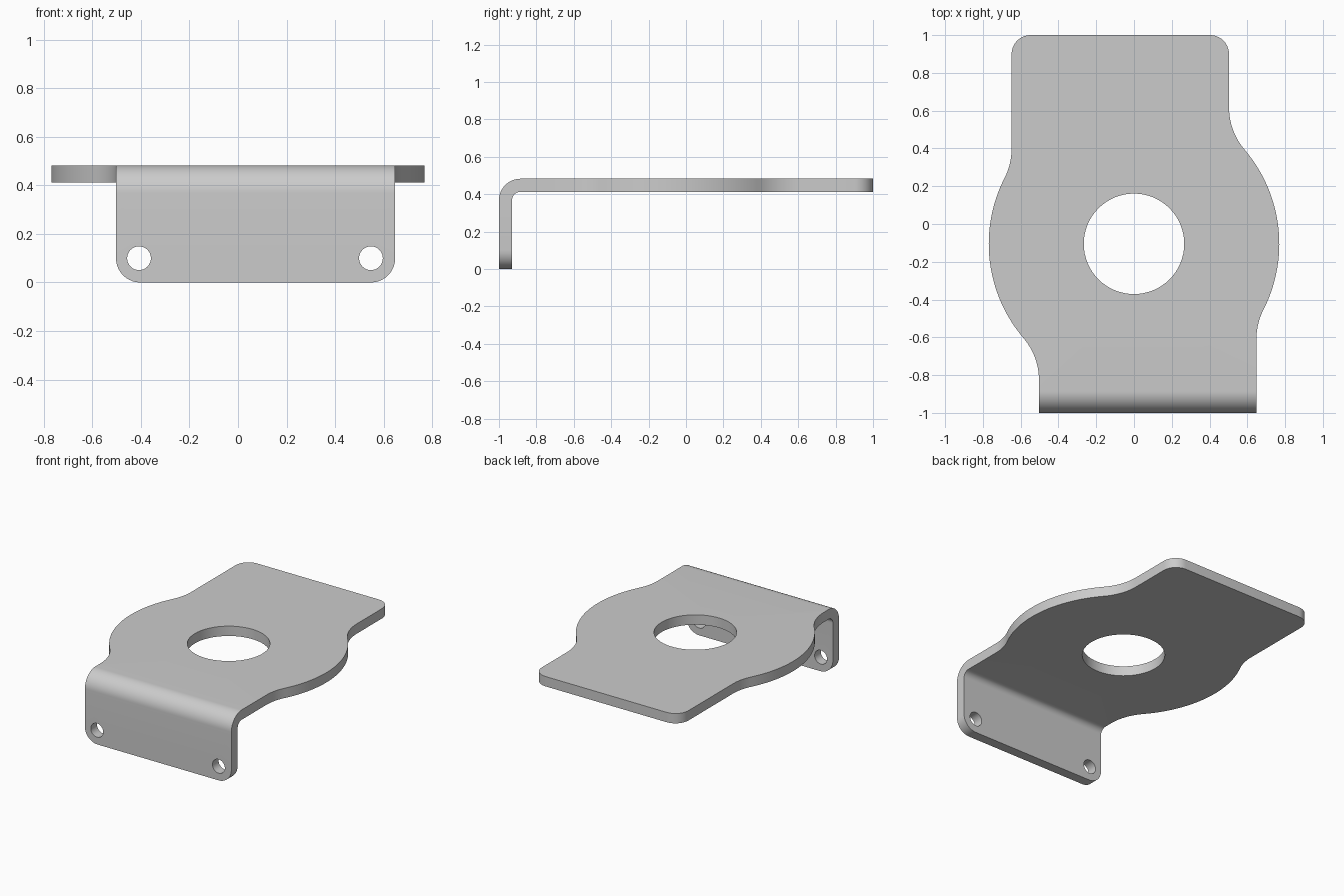
import bpy, bmesh
from math import pi, cos, sin, atan2, sqrt

if "Cube" in bpy.data.objects:
    bpy.data.objects.remove(bpy.data.objects["Cube"])

HEIGHT, THICK, BEND = 0.483, 0.07, 0.115    # top surface, sheet thickness, outer bend radius
WIDE, NARROW = 0.648, 0.503                 # edge offsets of the two tabs
CY, DISC, FILLET = -0.105, 0.769, 0.345     # round middle section
CORNER = 0.1


def arc(cx, cy, r, a0, a1, n):
    return [(cx + r * cos(a0 + (a1 - a0) * i / n), cy + r * sin(a0 + (a1 - a0) * i / n))
            for i in range(n + 1)]


def blend(edge):
    """Fillet centre offset and contact angle between a straight edge and the disc."""
    fx = edge + FILLET
    fy = sqrt((DISC + FILLET) ** 2 - fx ** 2)
    return fx, fy, atan2(fy, fx)


def side(lower, upper):
    """Right-hand outline, going up: lower fillet, disc arc, upper fillet."""
    lx, ly, la = blend(lower)
    ux, uy, ua = blend(upper)
    pts = arc(lx, CY - ly, FILLET, pi, pi - la, 14)
    pts += arc(0, CY, DISC, -la, ua, 48)[1:-1]
    pts += arc(ux, CY + uy, FILLET, pi + ua, pi, 14)
    return pts


def fill(bm, loops, place, normal):
    """Fill a flat outline with holes, mapping 2D points into space."""
    edges = []
    for pts in loops:
        vs = [bm.verts.new(place(*p)) for p in pts]
        edges += [bm.edges.new((vs[i - 1], vs[i])) for i in range(len(vs))]
    bmesh.ops.triangle_fill(bm, use_beauty=True, use_dissolve=False, edges=edges, normal=normal)


bm = bmesh.new()

# Top plate with rounded far corners and large round hole
seam = -1 + BEND
right = side(WIDE, NARROW)
left = [(-x, y) for x, y in reversed(side(NARROW, WIDE))]
outline = [(WIDE, seam)] + right
outline += arc(NARROW - CORNER, 1 - CORNER, CORNER, 0, pi / 2, 10)
outline += arc(-WIDE + CORNER, 1 - CORNER, CORNER, pi / 2, pi, 10)
outline += left + [(-NARROW, seam)]
fill(bm, [outline, arc(0, CY, 0.266, 0, 2 * pi, 64)[:-1]],
     lambda x, y: (x, y, HEIGHT), (0, 0, 1))

# Front flange with two screw holes concentric with its rounded corners
hx0, hx1, hz = -NARROW + CORNER - 0.005, WIDE - CORNER, CORNER
flange = [(WIDE, HEIGHT - BEND), (-NARROW, HEIGHT - BEND)]
flange += arc(-NARROW + CORNER, CORNER, CORNER, pi, 1.5 * pi, 10)
flange += arc(WIDE - CORNER, CORNER, CORNER, 1.5 * pi, 2 * pi, 10)
holes = [arc(hx, hz, 0.049, 0, 2 * pi, 32)[:-1] for hx in (hx0, hx1)]
fill(bm, [flange] + holes, lambda x, z: (x, -1, z), (0, -1, 0))

# Rounded bend joining plate and flange
rows = [[bm.verts.new((x, y, z)) for x in (-NARROW, WIDE)]
        for y, z in arc(seam, HEIGHT - BEND, BEND, pi, pi / 2, 16)]
for a, b in zip(rows, rows[1:]):
    bm.faces.new((a[0], a[1], b[1], b[0]))

# Weld the seams and face everything outward
bmesh.ops.remove_doubles(bm, verts=bm.verts[:], dist=1e-4)
bm.normal_update()
for f in bm.faces:
    if f.normal.z - f.normal.y < 0:
        f.normal_flip()

mesh = bpy.data.meshes.new("bent_bracket")
bm.to_mesh(mesh)
bm.free()
bracket = bpy.data.objects.new("bent_bracket", mesh)
bpy.context.collection.objects.link(bracket)
bpy.context.view_layer.objects.active = bracket
bracket.select_set(True)

# Sheet thickness, inward from the outer surface
solid = bracket.modifiers.new("thickness", 'SOLIDIFY')
solid.thickness = THICK
solid.offset = -1
solid.use_even_offset = True
solid.use_quality_normals = True
bpy.ops.object.modifier_apply(modifier=solid.name)
bpy.ops.object.shade_smooth_by_angle(angle=pi / 6)
